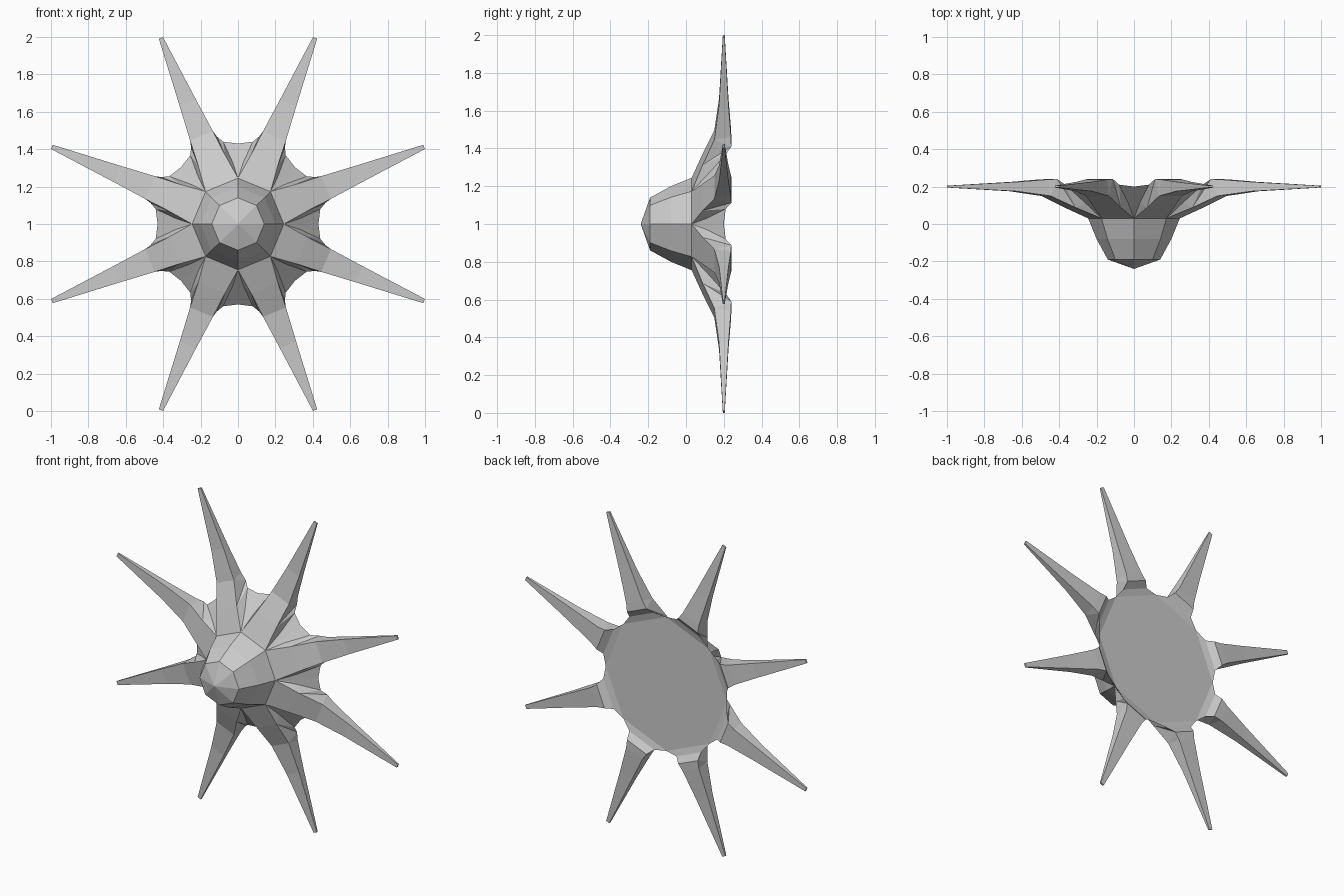
import bpy, bmesh, math
from mathutils import Vector, Matrix

cube = bpy.data.objects.get("Cube")
if cube:
    bpy.data.objects.remove(cube)

grey = bpy.data.materials.new("mid grey")
grey.use_nodes = True
colour = (0.6, 0.6, 0.6, 1)
grey.diffuse_color = colour
grey.node_tree.nodes["Principled BSDF"].inputs["Base Color"].default_value = colour

SIDES = 8
HALF = math.pi / SIDES
bm = bmesh.new()


def corner(radius, depth):
    """Octagon corner, seen from the spike in the middle of its side."""
    return radius * math.cos(HALF), radius * math.sin(HALF), depth


# One sector, as (radius along spike, half width, depth from front)
dome_rings = [corner(0.14, -0.19), corner(0.2, -0.08), corner(0.245, 0.03)]
shoulder = (0.37, 0.077, 0.088)
spike_front = [dome_rings[-1], shoulder, (0.51, 0.066, 0.15),
               (0.70, 0.047, 0.175), (1.077, 0.012, 0.195)]
valley = corner(0.43, 0.2)
rim = (0.437, 0.095, 0.21)
web = (0.32, 0.1, 0.11)
spike_back = [valley, rim, (0.475, 0.075, 0.24), (0.525, 0.062, 0.238),
              (0.70, 0.045, 0.225), (1.077, 0.012, 0.205)]

for k in range(SIDES):
    turn = Matrix.Rotation(HALF * (2 * k + 1), 3, 'Y')

    def face(*points):
        bm.faces.new([bm.verts.new(turn @ Vector((r, d, t)) + Vector((0, 0, 1)))
                      for r, t, d in points])

    def flip(p):
        return p[0], -p[1], p[2]

    def strip(profile):
        for a, b in zip(profile, profile[1:]):
            face(a, b, flip(b), flip(a))

    # Domed cap and its sides
    face((0, 0, -0.24), dome_rings[0], flip(dome_rings[0]))
    strip(dome_rings)
    # Spike front, back and tip
    strip(spike_front)
    strip(spike_back)
    face(spike_front[-1], spike_back[-1], flip(spike_back[-1]), flip(spike_front[-1]))
    # Flat back disc
    face((0, 0, 0.2), valley, flip(valley))
    # Webbing and spike sides, mirrored
    base, _, f2, f3, f4 = spike_front
    _, _, b1, b2, b3, b4 = spike_back
    sides = [(base, valley, rim, web), (base, web, shoulder), (web, rim, shoulder),
             (shoulder, rim, b1), (shoulder, b1, f2), (f2, b1, b2),
             (f2, b2, b3, f3), (f3, b3, b4, f4)]
    for side in sides:
        face(*side)
        face(*[flip(p) for p in side])

bmesh.ops.remove_doubles(bm, verts=bm.verts[:], dist=0.0005)
bmesh.ops.recalc_face_normals(bm, faces=bm.faces[:])
mesh = bpy.data.meshes.new("spiked_star")
bm.to_mesh(mesh)
bm.free()
mesh.materials.append(grey)
star = bpy.data.objects.new("spiked_star", mesh)
bpy.context.collection.objects.link(star)
